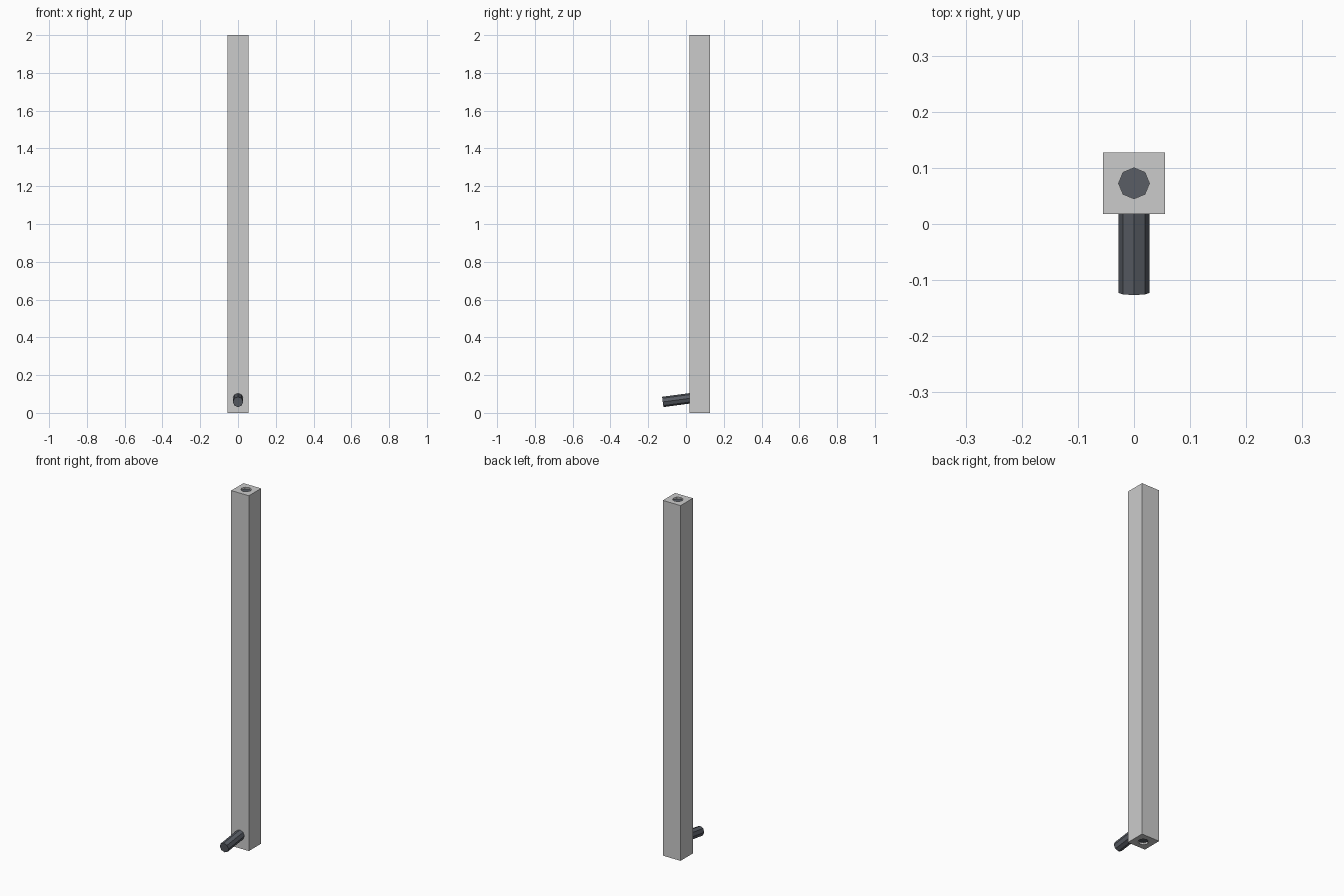
import bpy, bmesh
from mathutils import Vector

if "Cube" in bpy.data.objects:
    bpy.data.objects.remove(bpy.data.objects["Cube"])

W, D0, D1, H = 0.055, 0.018, 0.127, 2.0
MID_Y = (D0 + D1) / 2
R = 0.0275
RECESS = 0.01

dark = bpy.data.materials.new("dark_metal")
dark.diffuse_color = (0.10, 0.11, 0.13, 1)
dark.use_nodes = True
dark.node_tree.nodes["Principled BSDF"].inputs["Base Color"].default_value = dark.diffuse_color


def finish(name, bm, mat=None):
    bmesh.ops.recalc_face_normals(bm, faces=bm.faces[:])
    mesh = bpy.data.meshes.new(name)
    bm.to_mesh(mesh)
    bm.free()
    obj = bpy.data.objects.new(name, mesh)
    bpy.context.collection.objects.link(obj)
    if mat:
        mesh.materials.append(mat)
    return obj


def rod(name, start, end, radius, mat=None):
    """Octagonal cylinder between two points."""
    start, end = Vector(start), Vector(end)
    axis = end - start
    bm = bmesh.new()
    bmesh.ops.create_cone(bm, cap_ends=True, segments=8, radius1=radius,
                          radius2=radius, depth=axis.length)
    obj = finish(name, bm, mat)
    obj.location = (start + end) / 2
    obj.rotation_mode = 'QUATERNION'
    obj.rotation_quaternion = Vector((0, 0, 1)).rotation_difference(axis)
    return obj


# Square post
bm = bmesh.new()
bmesh.ops.create_cube(bm, size=1)
for v in bm.verts:
    v.co = (v.co.x * 2 * W, MID_Y + v.co.y * (D1 - D0), (v.co.z + 0.5) * H)
post = finish("post", bm)

# Octagonal bore through the post
cutter = rod("bore_cutter", (0, MID_Y, -0.1), (0, MID_Y, H + 0.1), R)
cutter.hide_render = True
cutter.hide_viewport = True
cut = post.modifiers.new("bore", 'BOOLEAN')
cut.operation = 'DIFFERENCE'
cut.solver = 'EXACT'
cut.object = cutter

# Dark pipe inside the bore, set slightly below both ends
rod("inner_pipe", (0, MID_Y, RECESS), (0, MID_Y, H - RECESS), R, dark)

# Spout tilting down toward the front
rod("spout", (0, MID_Y, 0.084), (0, -0.123, 0.058), R, dark)
